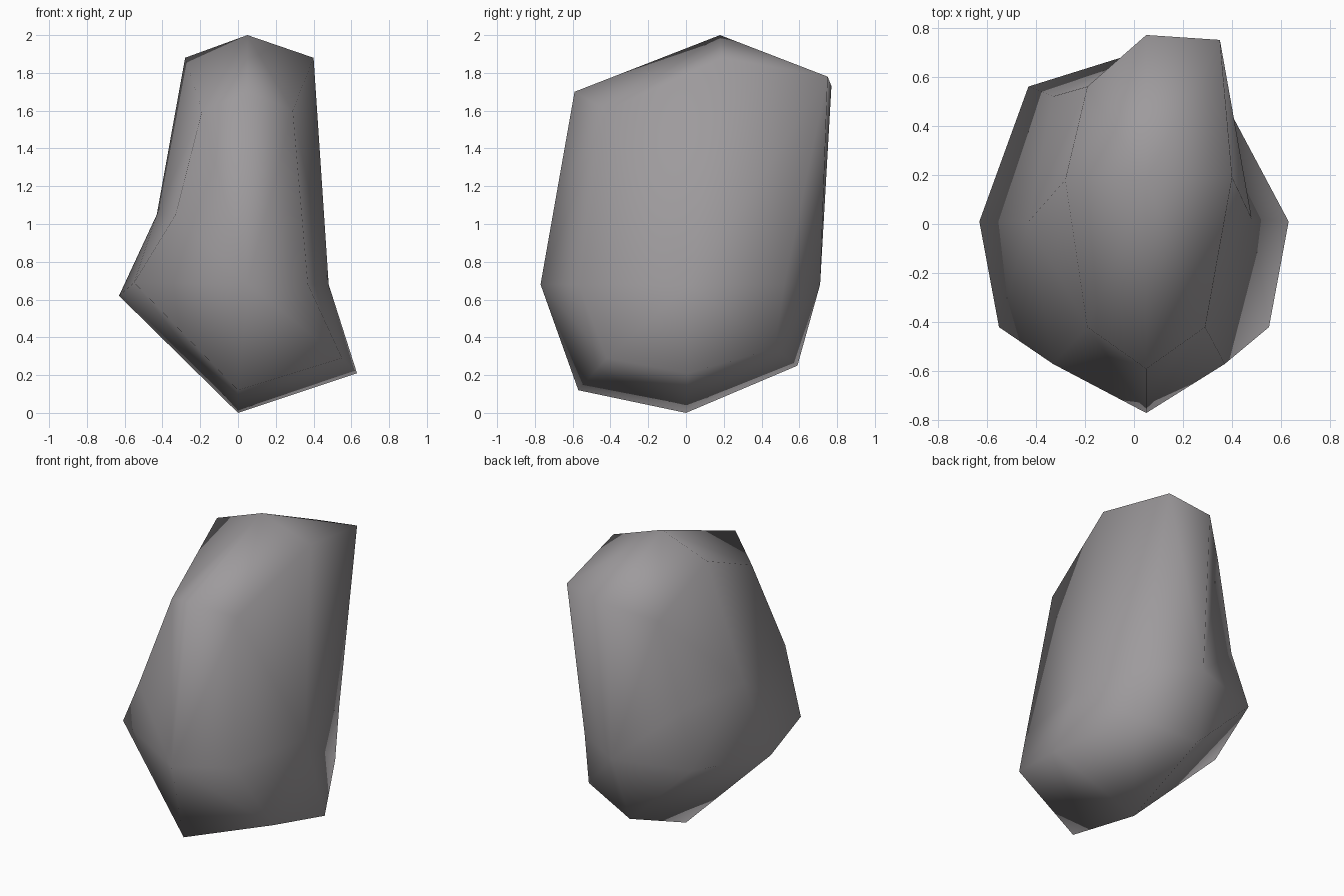
import bpy, bmesh

if "Cube" in bpy.data.objects:
    bpy.data.objects.remove(bpy.data.objects["Cube"])

# Boulder: a cube split once per side (3 x 3 x 3 shell), pushed into shape.
# Each layer lists rows front / middle / back, each row left / centre / right.
layers = [
    # bottom
    [[(-.55, -.42, .69), (0, -.57, .12), (.55, -.42, .29)],
     [(-.63, .01, .62), (0, 0, 0), (.63, .01, .21)],
     [(-.43, .56, .67), (0, .59, .25), (.385, .47, .34)]],
    # waist
    [[(-.33, -.57, 1.05), (.05, -.77, .68), (.37, -.57, .68)],
     [(-.43, .01, 1.05), None, (.48, .02, .68)],
     [(-.33, .52, 1.02), (.05, .71, .68), (.38, .52, .68)]],
    # top
    [[(-.19, -.42, 1.60), (.05, -.59, 1.70), (.29, -.42, 1.60)],
     [(-.28, .18, 1.88), (.05, .18, 2.0), (.40, .19, 1.88)],
     [(-.19, .56, 1.60), (.05, .77, 1.73), (.35, .75, 1.78)]],
]

bm = bmesh.new()
vert = {}
for k, layer in enumerate(layers):
    for j, row in enumerate(layer):
        for i, co in enumerate(row):
            if co:
                vert[i - 1, j - 1, k - 1] = bm.verts.new(co)

# Four quads per cube side, each running from the side's centre to a corner
for axis in range(3):
    u, v = (axis + 1) % 3, (axis + 2) % 3
    for side in (-1, 1):
        for a in (-1, 1):
            for b in (-1, 1):
                quad = []
                for s, t in ((0, 0), (a, 0), (a, b), (0, b)):
                    key = [0, 0, 0]
                    key[axis], key[u], key[v] = side, s, t
                    quad.append(vert[tuple(key)])
                if side * a * b < 0:
                    quad = [quad[0], quad[3], quad[2], quad[1]]
                bm.faces.new(quad).smooth = True

mesh = bpy.data.meshes.new("boulder")
bm.to_mesh(mesh)
bm.free()

# Plain stone colour
stone = bpy.data.materials.new("stone grey")
stone.diffuse_color = (.34, .325, .335, 1)
stone.use_nodes = True
stone.node_tree.nodes["Principled BSDF"].inputs["Base Color"].default_value = stone.diffuse_color
mesh.materials.append(stone)

boulder = bpy.data.objects.new("boulder", mesh)
bpy.context.collection.objects.link(boulder)
